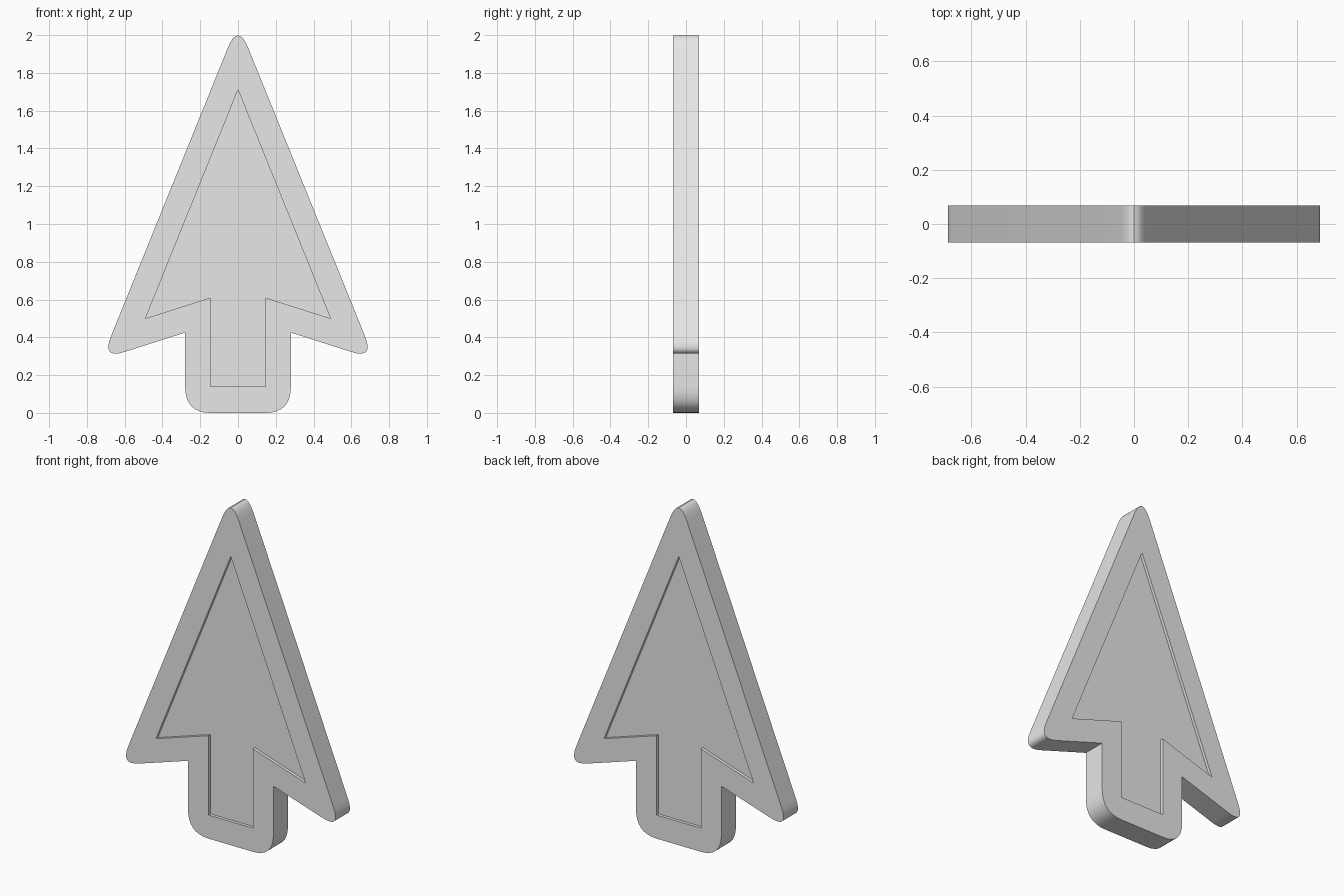
import bpy
import bmesh
import math
from mathutils import Vector

if "Cube" in bpy.data.objects:
    bpy.data.objects.remove(bpy.data.objects["Cube"], do_unlink=True)

HALF = 0.068      # half thickness of the plate
RECESS = 0.018    # depth of the sunken panels

grey = bpy.data.materials.new("light_grey")
grey.use_nodes = True
grey.diffuse_color = (0.8, 0.8, 0.8, 1)
grey.node_tree.nodes["Principled BSDF"].inputs["Base Color"].default_value = (0.8, 0.8, 0.8, 1)


def rounded(start, corner, end, steps=8):
    """Points of a soft corner between two straight edges."""
    a, b, c = Vector(start), Vector(corner), Vector(end)
    return [a.lerp(b, i / steps).lerp(b.lerp(c, i / steps), i / steps) for i in range(steps + 1)]


def mirrored(half):
    """Close a right-hand half outline with its mirror image."""
    half = [Vector(p) for p in half]
    return half + [Vector((-p.x, p.y)) for p in reversed(half) if p.x > 1e-5]


def prism(name, outline, y0, y1):
    """Extrude an outline in x and z from y0 to y1."""
    bm = bmesh.new()
    face = bm.faces.new([bm.verts.new((p.x, y0, p.y)) for p in outline])
    out = bmesh.ops.extrude_face_region(bm, geom=[face])["geom"]
    moved = [g for g in out if isinstance(g, bmesh.types.BMVert)]
    bmesh.ops.translate(bm, verts=moved, vec=(0, y1 - y0, 0))
    bmesh.ops.recalc_face_normals(bm, faces=bm.faces)
    mesh = bpy.data.meshes.new(name)
    bm.to_mesh(mesh)
    bm.free()
    mesh.materials.append(grey)
    obj = bpy.data.objects.new(name, mesh)
    bpy.context.collection.objects.link(obj)
    return obj


# Outer outline: rounded tip, swept wing, square notch, rounded stem
tip = rounded((-0.055, 1.93), (0, 2.067), (0.055, 1.93))
wing = rounded((0.672, 0.407), (0.722, 0.284), (0.6, 0.323))
stem = rounded((0.28, 0.14), (0.28, 0), (0.145, 0))
outer = mirrored(tip[4:] + wing + [Vector((0.28, 0.425))] + stem)

# Sharp inner outline shared by the front and back panels
inner = mirrored([(0, 1.71), (0.49, 0.5), (0.145, 0.61), (0.145, 0.14)])

arrow = prism("arrow_plate", outer, -HALF, HALF)

# Sink a panel into both broad faces
for side, label in ((-1, "front"), (1, "back")):
    cutter = prism(label + "_panel_cutter", inner, side * (HALF - RECESS), side * (HALF + 0.1))
    cutter.hide_render = True
    mod = arrow.modifiers.new(label + "_recess", "BOOLEAN")
    mod.operation = "DIFFERENCE"
    mod.solver = "EXACT"
    mod.object = cutter
    bpy.context.view_layer.objects.active = arrow
    bpy.ops.object.modifier_apply(modifier=mod.name)
    bpy.data.objects.remove(cutter, do_unlink=True)

bpy.ops.object.select_all(action="DESELECT")
arrow.select_set(True)
bpy.context.view_layer.objects.active = arrow
bpy.ops.object.shade_smooth_by_angle(angle=math.radians(30))
